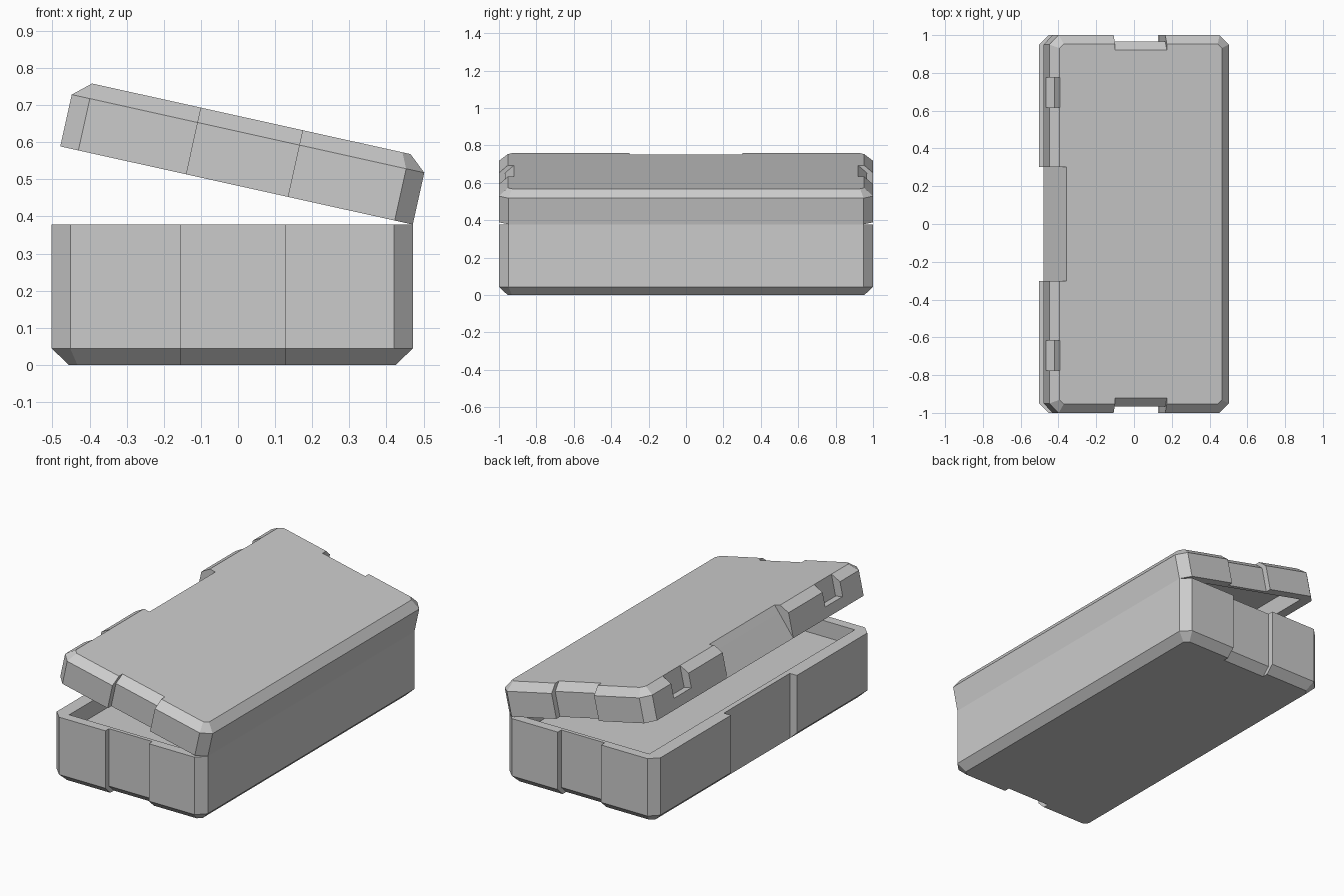
import bpy, bmesh, math
from mathutils import Matrix

if "Cube" in bpy.data.objects:
    bpy.data.objects.remove(bpy.data.objects["Cube"])

# Both halves share a frame with the hinge line at local x = 0
W, Y, C = 0.973, 1.0, 0.05           # width, half length, corner chamfer
R0, R1, RD = -0.625, -0.345, 0.033   # end recess span and depth
FY = 0.303                           # half length of front recess


def ring(d, front):
    """Outline inset by d, with two end recesses and one front recess."""
    c = C - d * (2 - math.sqrt(2))
    xl, xr, y = -W + d, -d, Y - d
    fx = -W + front
    top = [(xr, y - c), (xr - c, y), (R1, y), (R1, y - RD), (R0, y - RD), (R0, y),
           (xl + c, y), (xl, y - c), (xl, FY), (fx, FY)]
    return top + [(x, -v) for x, v in reversed(top)]


def loft(name, levels):
    """levels: (z, inset, front recess depth) from bottom to top."""
    bm = bmesh.new()
    rings = [[bm.verts.new((x, y, z)) for x, y in ring(d, f)] for z, d, f in levels]
    n = len(rings[0])
    for a, b in zip(rings, rings[1:]):
        for i in range(n):
            j = (i + 1) % n
            bm.faces.new((a[i], a[j], b[j], b[i]))
    bm.faces.new(rings[0][::-1])
    bm.faces.new(rings[-1])
    bmesh.ops.remove_doubles(bm, verts=bm.verts, dist=1e-4)
    bmesh.ops.recalc_face_normals(bm, faces=bm.faces)
    return finish(name, bm)


def finish(name, bm):
    me = bpy.data.meshes.new(name)
    bm.to_mesh(me)
    bm.free()
    ob = bpy.data.objects.new(name, me)
    bpy.context.collection.objects.link(ob)
    return ob


def carve(ob, boxes):
    """Subtract axis-aligned boxes given as (low corner, high corner)."""
    bm = bmesh.new()
    for lo, hi in boxes:
        size = [b - a for a, b in zip(lo, hi)]
        mid = [(a + b) / 2 for a, b in zip(lo, hi)]
        bmesh.ops.create_cube(bm, size=1,
                              matrix=Matrix.Translation(mid) @ Matrix.Diagonal((*size, 1)))
    cutter = finish("cutter", bm)
    cutter.hide_render = True
    mod = ob.modifiers.new("carve", 'BOOLEAN')
    mod.operation, mod.solver, mod.object = 'DIFFERENCE', 'EXACT', cutter
    bpy.context.view_layer.objects.active = ob
    bpy.ops.object.modifier_apply(modifier=mod.name)
    bpy.data.objects.remove(cutter)


WX, WY = 0.077, 0.055   # wall thickness

# Box body with a shallow tray
base = loft("box_base", [(0, 0.046, 0.046), (0.044, 0, 0.046), (0.378, 0, 0.046)])
carve(base, [((-W + WX, -Y + WY, 0.285), (-WX, Y - WY, 0.5))])
base.location = (0.471, 0, 0)

# Lid: hollow underneath, sloped finger grip and two latch notches in front
lid = loft("box_lid", [(0, 0, 0), (0.143, 0, 0.064), (0.184, 0.047, 0.083)])
notches = [((-W - 0.1, s * 0.696 - 0.08, 0.06), (-W + 0.0475, s * 0.696 + 0.08, 0.3))
           for s in (-1, 1)]
carve(lid, [((-W + WX, -Y + WY, -0.1), (-WX, Y - WY, 0.09))] + notches)
lid.location = (0.471, 0, 0.378)
lid.rotation_euler = (0, math.radians(12.5), 0)
